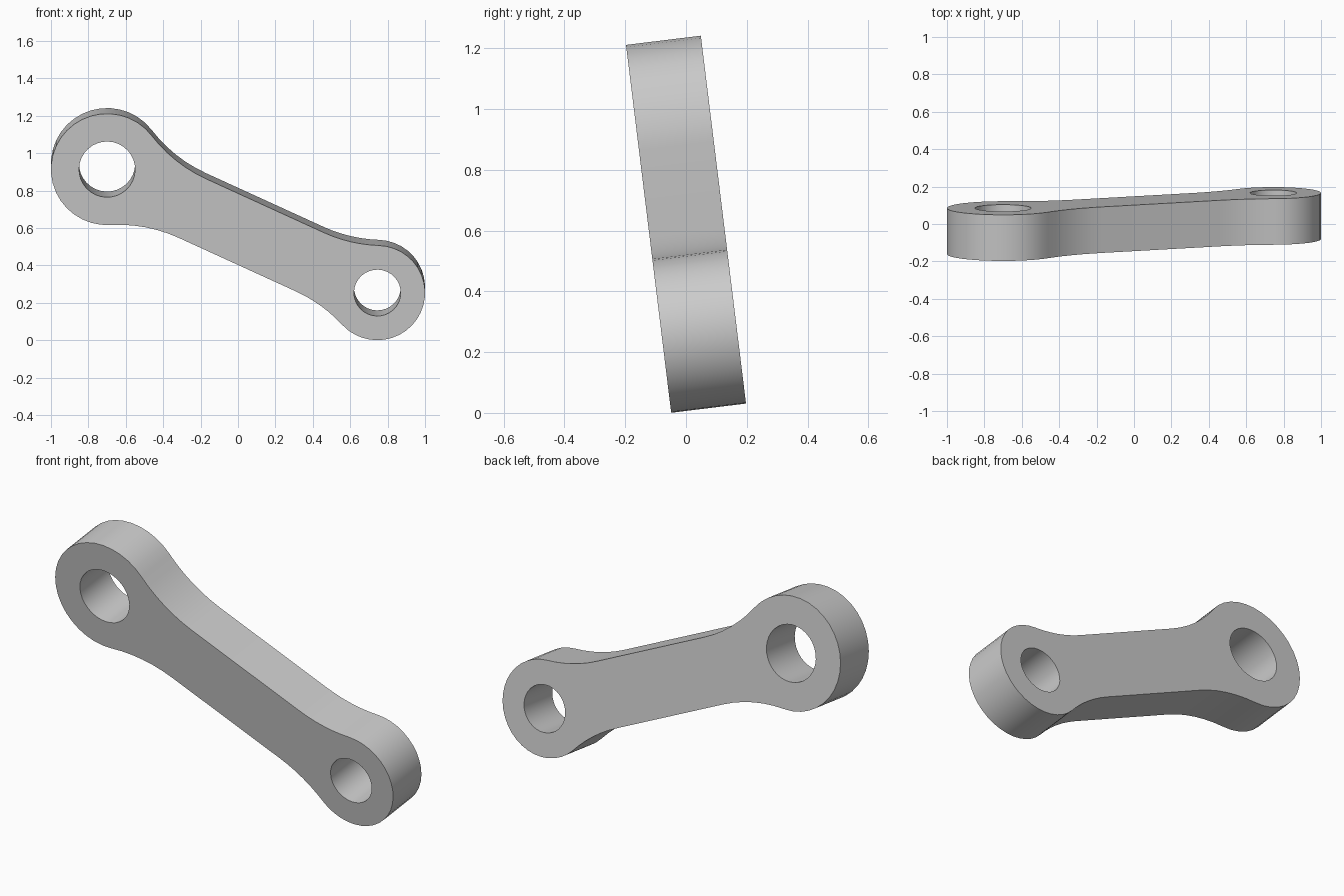
import bpy, bmesh
from math import sin, cos, pi, sqrt, atan2, radians
from mathutils import Vector, Matrix

cube = bpy.data.objects.get("Cube")
if cube:
    bpy.data.objects.remove(cube, do_unlink=True)

THICK, HALF_WIDTH, FILLET = 0.248, 0.175, 0.77
BIG, SMALL = Vector((-0.70, 0.31)), Vector((0.745, -0.355))
BIG_R, SMALL_R, BIG_HOLE, SMALL_HOLE = 0.30, 0.255, 0.15, 0.125
axis = SMALL - BIG
length = axis.length
direction = axis.normalized()
side = Vector((-direction.y, direction.x))


def arc(cx, cy, r, a0, a1, n):
    return [(cx + r * cos(a0 + (a1 - a0) * i / n),
             cy + r * sin(a0 + (a1 - a0) * i / n)) for i in range(n + 1)]


def eye_end(r):
    """Rounded end at the origin, then the fillet that blends into the arm."""
    along = sqrt((r + FILLET) ** 2 - (HALF_WIDTH + FILLET) ** 2)
    angle = atan2(HALF_WIDTH + FILLET, along)
    return (arc(0, 0, r, pi, angle, 12)
            + arc(along, HALF_WIDTH + FILLET, FILLET, angle - pi, -pi / 2, 6)[1:])


# Half outline along the arm, mirrored across it
half = eye_end(BIG_R) + [(length - s, p) for s, p in reversed(eye_end(SMALL_R))]
outline = half + [(s, -p) for s, p in reversed(half[1:-1])]
loops = [outline,
         arc(0, 0, BIG_HOLE, 0, 2 * pi, 32)[:-1],
         arc(length, 0, SMALL_HOLE, 0, 2 * pi, 32)[:-1]]

# Filled, extruded profile with two bores
curve = bpy.data.curves.new("link_arm", "CURVE")
curve.dimensions = "2D"
curve.fill_mode = "BOTH"
curve.extrude = THICK / 2
for loop in loops:
    spline = curve.splines.new("POLY")
    spline.points.add(len(loop) - 1)
    spline.use_cyclic_u = True
    for point, (s, p) in zip(spline.points, loop):
        point.co = (*(BIG + direction * s + side * p), 0, 1)

link = bpy.data.objects.new("link_arm", curve)
bpy.context.collection.objects.link(link)
bpy.ops.object.select_all(action="DESELECT")
link.select_set(True)
bpy.context.view_layer.objects.active = link
bpy.ops.object.convert(target="MESH")
link = bpy.context.object

# Weld the caps to the rim, then stand the link up with its slight lean
bm = bmesh.new()
bm.from_mesh(link.data)
bmesh.ops.remove_doubles(bm, verts=bm.verts, dist=0.0001)
bmesh.ops.transform(bm, verts=bm.verts, matrix=Matrix.Translation((0, 0, 0.621))
                    @ Matrix.Rotation(radians(97.0), 4, "X"))
bmesh.ops.recalc_face_normals(bm, faces=bm.faces)
bm.to_mesh(link.data)
bm.free()
bpy.ops.object.shade_smooth_by_angle(angle=radians(35))

grey = bpy.data.materials.new("light_grey")
grey.use_nodes = True
color = (0.6, 0.6, 0.6, 1)
grey.diffuse_color = color
grey.node_tree.nodes["Principled BSDF"].inputs["Base Color"].default_value = color
link.data.materials.clear()
link.data.materials.append(grey)
